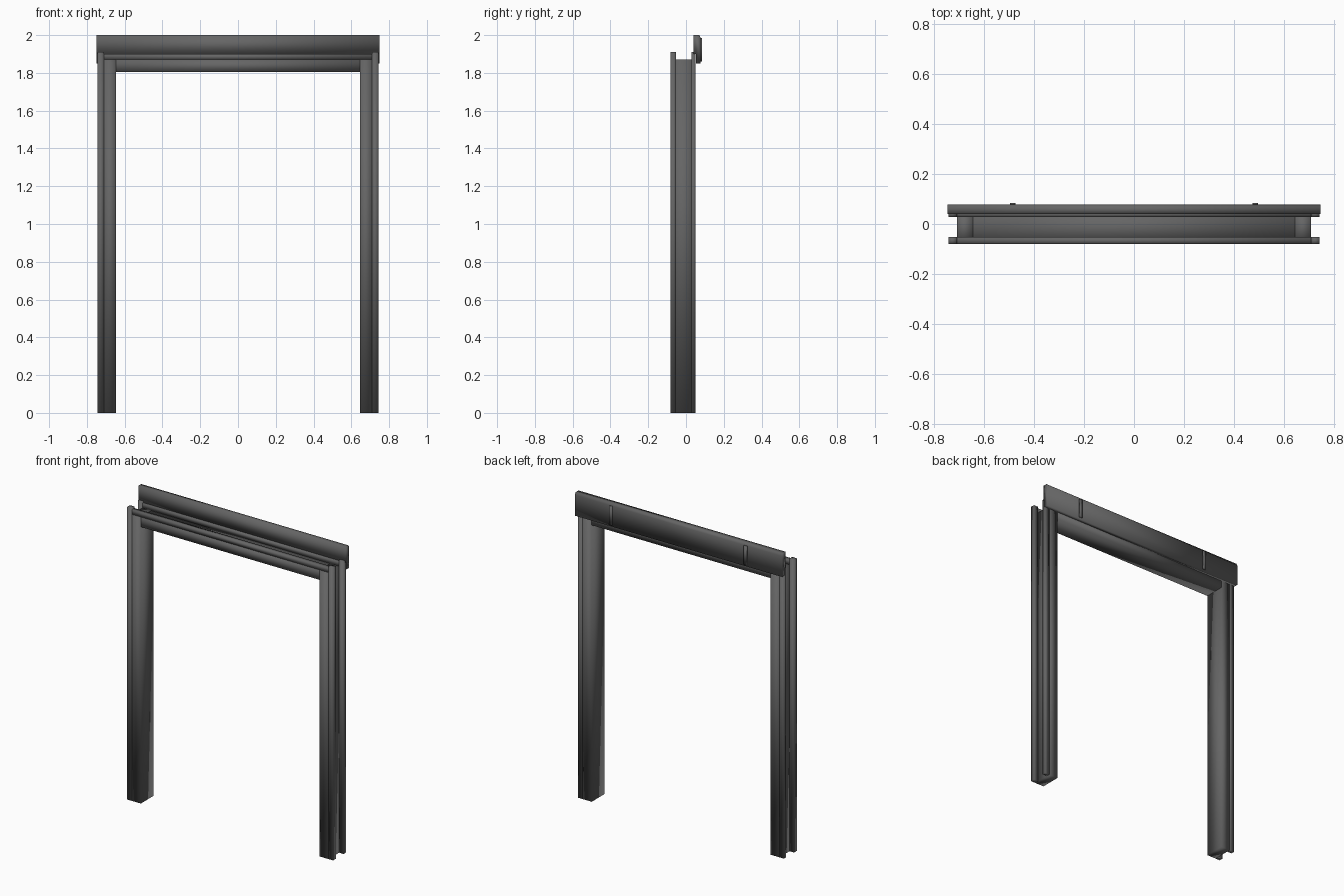
import bpy
import bmesh

cube = bpy.data.objects.get("Cube")
if cube:
    bpy.data.objects.remove(cube, do_unlink=True)

metal = bpy.data.materials.new("dark_grey")
metal.use_nodes = True
GREY = (0.13, 0.13, 0.13, 1)
metal.diffuse_color = GREY
metal.node_tree.nodes["Principled BSDF"].inputs["Base Color"].default_value = GREY


def prism(name, outline, axis, start, end, mirror=False):
    """Extrude a 2D outline along z ('z': points are x, y) or x ('x': points are y, z)."""
    def place(p, d):
        return (p[0], p[1], d) if axis == "z" else (d, p[0], p[1])

    bm = bmesh.new()
    face = bm.faces.new([bm.verts.new(place(p, start)) for p in outline])
    new = bmesh.ops.extrude_face_region(bm, geom=[face])["geom"]
    for v in new:
        if isinstance(v, bmesh.types.BMVert):
            v.co["xyz".index(axis)] = end
    bmesh.ops.recalc_face_normals(bm, faces=bm.faces)
    mesh = bpy.data.meshes.new(name)
    bm.to_mesh(mesh)
    bm.free()
    mesh.materials.append(metal)
    obj = bpy.data.objects.new(name, mesh)
    bpy.context.collection.objects.link(obj)
    if mirror:
        obj.modifiers.new("Mirror", "MIRROR").use_axis[0] = True
    for p in mesh.polygons:
        p.use_smooth = True
    return obj


def rect(a0, a1, b0, b1):
    return [(a0, b0), (a1, b0), (a1, b1), (a0, b1)]


INNER, WEB, OUTER = 0.645, 0.71, 0.743
FRONT, FRONT_IN, BACK_IN, BACK = -0.081, -0.053, 0.028, 0.051
LINTEL, WEB_TOP, FLANGE_TOP, POST_TOP = 1.805, 1.87, 1.9, 1.91

# Side posts: solid core with two outer flanges forming a channel
prism("post_core", rect(INNER, WEB, FRONT, BACK), "z", 0, WEB_TOP, True)
prism("post_front_flange", rect(WEB, OUTER, FRONT, FRONT_IN), "z", 0, POST_TOP, True)
prism("post_back_flange", rect(WEB, OUTER, BACK_IN, BACK), "z", 0, POST_TOP, True)

# Lintel between the posts, with flanges standing on it
prism("lintel_core", rect(FRONT, BACK, LINTEL, WEB_TOP), "x", -INNER, INNER)
prism("lintel_front_flange", rect(FRONT, FRONT_IN, WEB_TOP, FLANGE_TOP), "x", -WEB, WEB)
prism("lintel_back_flange", rect(BACK_IN, BACK, WEB_TOP, FLANGE_TOP), "x", -WEB, WEB)

# Cover board hooked over the back flange, top back edge rounded off
board = [(0.04, FLANGE_TOP), (0.053, FLANGE_TOP), (0.053, 1.85), (0.078, 1.85),
         (0.078, 1.985), (0.07, 2.0), (0.04, 2.0)]
prism("cover_board", board, "x", -0.748, 0.748)

# Narrow joint strips on the back of the board
prism("joint_strip", rect(0.475, 0.497, 0.077, 0.085), "z", 1.86, 1.985, True)
